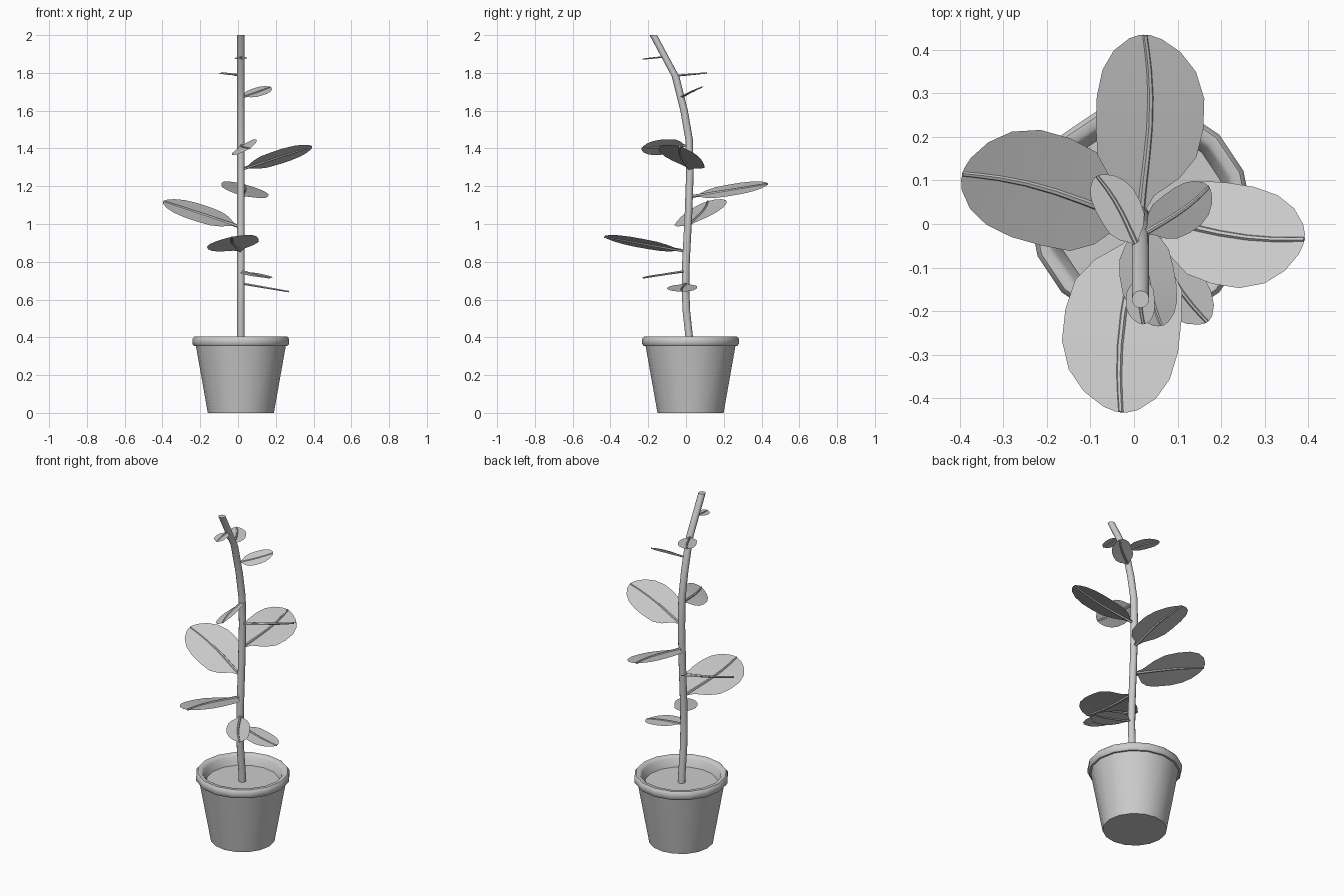
import bpy
import math
from mathutils import Vector

if "Cube" in bpy.data.objects:
    bpy.data.objects.remove(bpy.data.objects["Cube"])

CX, CY = 0.015, 0.024


def make_object(name, verts, faces, angle=40):
    mesh = bpy.data.meshes.new(name)
    mesh.from_pydata([tuple(v) for v in verts], [], faces)
    obj = bpy.data.objects.new(name, mesh)
    bpy.context.collection.objects.link(obj)
    bpy.ops.object.select_all(action='DESELECT')
    obj.select_set(True)
    bpy.context.view_layer.objects.active = obj
    bpy.ops.object.shade_smooth_by_angle(angle=math.radians(angle))
    return obj


def tube(name, points, radii, side, up, sides=10):
    """Capped rings along a path, each ring lying in the side/up plane."""
    verts, faces = [], []
    for p, r in zip(points, radii):
        for i in range(sides):
            a = 2 * math.pi * i / sides
            verts.append(Vector(p) + r * (math.cos(a) * side + math.sin(a) * up))
    n = len(points)
    for k in range(n - 1):
        for i in range(sides):
            j = (i + 1) % sides
            faces.append((k * sides + i, k * sides + j, (k + 1) * sides + j, (k + 1) * sides + i))
    faces.append(tuple(reversed(range(sides))))
    faces.append(tuple(range((n - 1) * sides, n * sides)))
    return make_object(name, verts, faces, 50)


X, Y, Z = Vector((1, 0, 0)), Vector((0, 1, 0)), Vector((0, 0, 1))


def lathe(name, profile, sides):
    pts = [(CX, CY, z) for r, z in profile]
    return tube(name, pts, [r for r, z in profile], X, Y, sides)


# Pot body, rolled rim, inner wall down to the soil
lathe("pot", [(0.175, 0), (0.238, 0.355), (0.248, 0.355), (0.256, 0.365), (0.256, 0.392),
              (0.246, 0.404), (0.226, 0.404), (0.215, 0.392), (0.198, 0.345)], 16)
# Soil surface
lathe("soil", [(0.198, 0.335), (0.2, 0.347)], 16)

# Stem: horizontal rings along a bending path
path = [(0.02, 0.34), (0.017, 0.4), (0.002, 0.54), (-0.003, 0.66), (0.0, 0.8), (0.013, 1.05),
        (0.021, 1.28), (0.016, 1.45), (-0.01, 1.6), (-0.055, 1.78), (-0.173, 2.0)]
tube("stem", [(CX, y, z) for y, z in path], [0.02] * len(path), X, Y, 12)

# Leaf outline: position along the rib, half width fraction
OUTLINE = [(0, 0.05), (0.1, 0.22), (0.2, 0.65), (0.32, 0.92), (0.48, 1), (0.65, 1),
           (0.8, 0.87), (0.91, 0.62), (0.98, 0.3), (1, 0.1)]


def leaf(name, base, tip, width, roll):
    base, tip = Vector(base), Vector(tip)
    axis = tip - base
    length = axis.length
    left = Z.cross(axis).normalized()
    side = (left + Z * roll).normalized()
    up = axis.cross(side).normalized()
    # Rib bows slightly to the right of its travel
    rib = [base + axis * t - left * (0.04 * length * math.sin(math.pi * t ** 1.3)) for t, w in OUTLINE]
    verts, faces = [], []
    for c, (t, w) in zip(rib, OUTLINE):
        for s in (1, 0, -1):
            verts.append(c + left * (s * w * width / 2) + Z * (s * w * width / 2 * roll))
    for k in range(len(rib) - 1):
        for i in (0, 1):
            a = 3 * k + i
            faces.append((a, a + 1, a + 4, a + 3))
    make_object(name + "_blade", verts, faces, 60)
    r = 0.004 + 0.011 * length
    tube(name + "_rib", rib, [r * (1 - 0.35 * t) for t, w in OUTLINE], side, up, 6)


# Leaves from bottom to top: base, tip, width, sideways roll
LEAVES = [
    ((0.02, 0.0, 0.685), (0.27, -0.02, 0.642), 0.155, 0.0),
    ((0.02, -0.005, 0.75), (0.168, -0.225, 0.715), 0.125, 0.0),
    ((0.012, -0.005, 0.857), (-0.03, -0.432, 0.932), 0.268, 0.2),
    ((0.01, 0.005, 0.985), (-0.394, 0.115, 1.12), 0.255, -0.3),
    ((0.016, 0.025, 1.145), (0.025, 0.434, 1.212), 0.247, 0.25),
    ((0.02, 0.02, 1.29), (0.391, -0.035, 1.41), 0.235, -0.28),
    ((0.015, 0.01, 1.415), (0.062, -0.234, 1.4), 0.125, 0.65),
    ((0.02, -0.025, 1.67), (0.172, 0.085, 1.725), 0.105, 0.3),
    ((0.01, -0.055, 1.785), (-0.085, 0.11, 1.8), 0.1, 0.0),
    ((0.015, -0.115, 1.885), (0.022, -0.23, 1.873), 0.066, 0.05),
]
for n, spec in enumerate(LEAVES):
    leaf("leaf_%d" % (n + 1), *spec)
